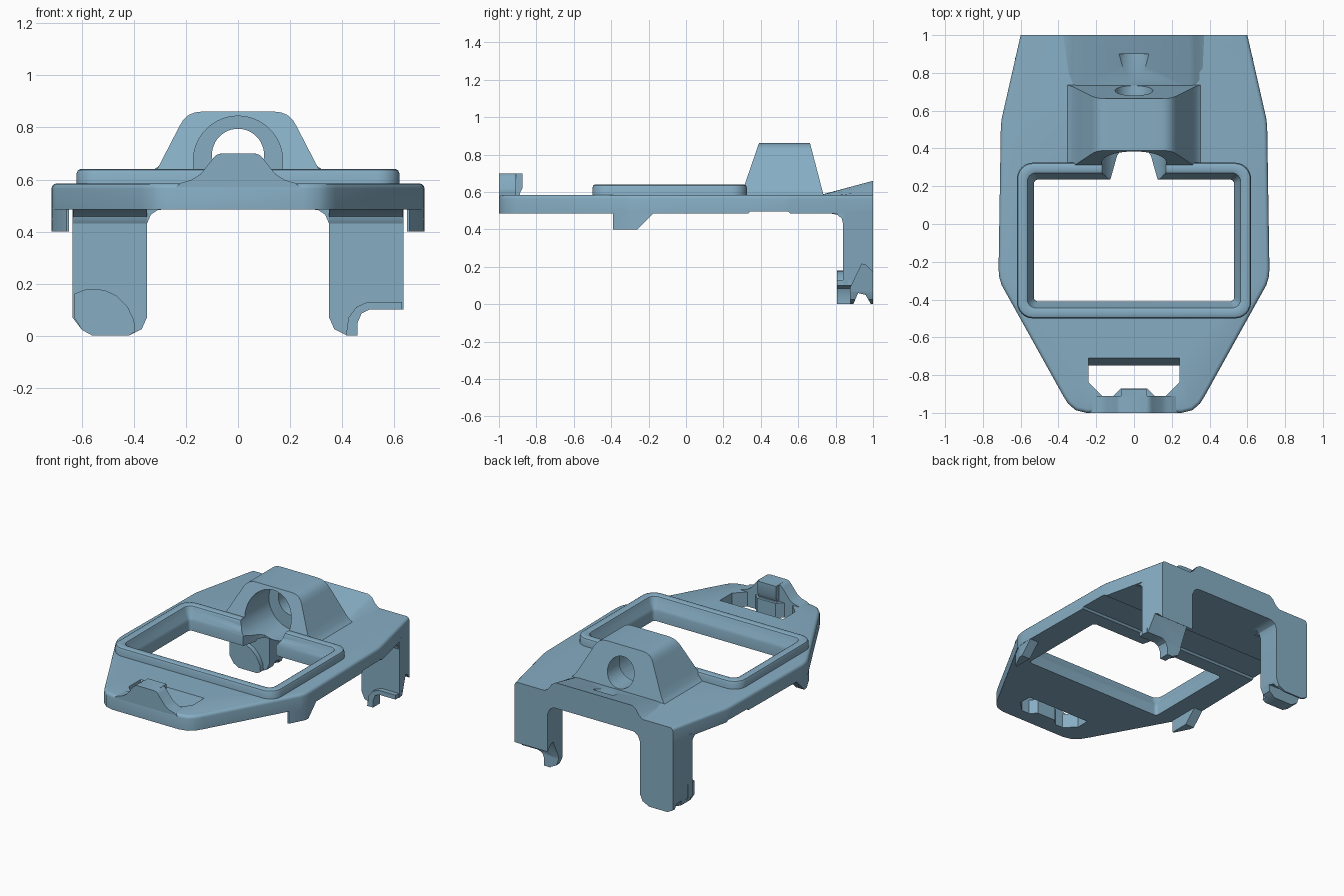
import bpy, bmesh, math

if "Cube" in bpy.data.objects:
    bpy.data.objects.remove(bpy.data.objects["Cube"])

mat = bpy.data.materials.new("steel_blue")
mat.diffuse_color = (0.24, 0.42, 0.55, 1)
mat.use_nodes = True
mat.node_tree.nodes["Principled BSDF"].inputs["Base Color"].default_value = mat.diffuse_color


def finish(name, bm):
    bmesh.ops.recalc_face_normals(bm, faces=bm.faces[:])
    me = bpy.data.meshes.new(name)
    bm.to_mesh(me)
    bm.free()
    ob = bpy.data.objects.new(name, me)
    bpy.context.collection.objects.link(ob)
    me.materials.append(mat)
    return ob


def loft(name, rings, closed=False):
    """Skin equal-length vertex rings; cap the ends unless closed."""
    bm = bmesh.new()
    vs = [[bm.verts.new(p) for p in r] for r in rings]
    n = len(rings[0])
    pairs = list(zip(vs, vs[1:])) + ([(vs[-1], vs[0])] if closed else [])
    for a, b in pairs:
        for i in range(n):
            j = (i + 1) % n
            bm.faces.new((a[i], a[j], b[j], b[i]))
    if not closed:
        bm.faces.new(vs[0])
        bm.faces.new(vs[-1])
    return finish(name, bm)


def prism(name, pts, axis, a, b):
    """Extrude a 2D profile along an axis (x: yz, y: xz, z: xy)."""
    put = {'x': lambda p, t: (t, p[0], p[1]),
           'y': lambda p, t: (p[0], t, p[1]),
           'z': lambda p, t: (p[0], p[1], t)}[axis]
    return loft(name, [[put(p, t) for p in pts] for t in (a, b)])


def tube(name, r, z, y0, y1):
    pts = [(r * math.cos(k * math.tau / 48), z + r * math.sin(k * math.tau / 48)) for k in range(48)]
    return prism(name, pts, 'y', y0, y1)


def cut(ob, *cutters):
    for c in cutters:
        m = ob.modifiers.new("cut", 'BOOLEAN')
        m.operation, m.solver, m.object = 'DIFFERENCE', 'EXACT', c
        bpy.context.view_layer.objects.active = ob
        bpy.ops.object.modifier_apply(modifier=m.name)


def mirrored(half):
    return half + [(-x, y) for x, y in reversed(half)]


def window_ring(d, z):
    """Rounded rectangle inset by d from the rim's outer edge."""
    r = max(0.085 - 0.7 * d, 0.02)
    out = []
    for k, (sx, sy) in enumerate(((1, 1), (-1, 1), (-1, -1), (1, -1))):
        cx = sx * (0.62 - d - r)
        cy = (0.325 if sy > 0 else -0.5) - sy * (d + r)
        for s in range(7):
            a = math.pi / 2 * (k + s / 6)
            out.append((cx + r * math.cos(a), cy + r * math.sin(a), z))
    return out


def side_x(y):
    return 0.6 + (1 - y) * 0.228


# Base plate with rounded top edge
outline = mirrored([(0.6, 1), (0.7, 0.56), (0.705, 0.52), (0.717, -0.24), (0.713, -0.285),
                    (0.7, -0.325), (0.375, -0.91), (0.35, -0.95), (0.31, -0.985), (0.25, -1)])
plate = prism("base_plate", outline, 'z', 0.485, 0.585)
bm = bmesh.new()
bm.from_mesh(plate.data)
edges = [e for e in bm.edges if all(v.co.z > 0.58 for v in e.verts)
         and not all(v.co.y > 0.99 for v in e.verts)]
bmesh.ops.bevel(bm, geom=edges, offset=0.02, segments=3, profile=0.5, affect='EDGES')
bm.to_mesh(plate.data)
bm.free()

# Raised window rim
rim = loft("window_rim", [window_ring(d, z) for d, z in (
    (0, 0.56), (0, 0.625), (0.005, 0.636), (0.015, 0.641), (0.045, 0.641), (0.055, 0.636),
    (0.06, 0.625), (0.065, 0.6), (0.085, 0.57), (0.09, 0.55), (0.09, 0.485),
    (0.065, 0.485), (0.065, 0.56))], closed=True)

# Tower with sloped front and back
tower_half = [(0.375, 0.57), (0.345, 0.59), (0.325, 0.615), (0.3, 0.66), (0.225, 0.805),
              (0.21, 0.83), (0.19, 0.848), (0.165, 0.858), (0.14, 0.861)]
prof = mirrored(tower_half)
tower = loft("tower", [[(x, 0.3 + (z - 0.6) * 0.345, z) for x, z in prof],
                       [(x, 0.735 - (z - 0.585) * 0.26, z) for x, z in prof]])

# Cutters
window = prism("window_cutter", [p[:2] for p in window_ring(0.065, 0)], 'z', 0.3, 0.8)
bore = tube("bore_cutter", 0.172, 0.672, 0.2, 0.58)
pin = tube("pin_cutter", 0.1, 0.695, 0.5, 0.9)
notch = prism("notch_cutter", mirrored([(0.07, 0.39), (0.09, 0.36), (0.135, 0.2)]), 'z', 0.4, 0.62)
groove = prism("groove_cutter", [(0.32, 0.47), (0.345, 0.497), (0.545, 0.497), (0.57, 0.47)],
               'x', -1, 1)
slot_pts = mirrored([(0.24, -0.71), (0.24, -0.84), (0.17, -0.91), (0.11, -0.91), (0.07, -0.87)])
slot = loft("slot_cutter", [[(x, -0.71 + (z - 0.585) * 0.4 if y > -0.72 else y, z)
                             for x, y in slot_pts] for z in (0.45, 0.62)])
cut(plate, window, slot, groove, notch, bore)
cut(rim, notch, bore)
cut(tower, notch, bore, pin)

# Rear ramp rising to the back edge
ramp = loft("rear_ramp", [
    [(x, 0.725, 0.57 + 0.016 * h) for x, h in prof_r] if k == 0 else
    [(x * 0.98, 1, 0.57 + 0.09 * h) for x, h in prof_r]
    for prof_r in [mirrored([(0.39, 0), (0.375, 0.2), (0.35, 0.4), (0.325, 0.8), (0.295, 1)])]
    for k in (0, 1)])
cut(ramp, pin)

# Front catch with flared feet and an inner lip
catch = prism("front_catch", mirrored([(0.24, 0.57), (0.22, 0.587), (0.18, 0.598), (0.145, 0.62),
                                       (0.095, 0.682), (0.082, 0.695), (0.065, 0.7)]),
              'y', -1, -0.91)
lip = prism("catch_lip", [(-0.95, 0.485), (-0.95, 0.7), (-0.875, 0.7), (-0.875, 0.62),
                          (-0.89, 0.59), (-0.87, 0.56), (-0.87, 0.485)], 'x', -0.07, 0.07)

# Side hooks below the plate
for s, n in ((-1, "left"), (1, "right")):
    foot = [(0.65, -0.39), (0.66, -0.39), (0.712, -0.29), (0.716, -0.17), (0.65, -0.17)]
    loft(n + "_side_hook", [[(s * x, y, 0.49) for x, y in foot],
                            [(s * x, min(y, -0.26), 0.4) for x, y in foot]])

# Rear legs, their fillets and foot lips
inner = [(0.6, 0.5), (0.28, 0.5), (0.28, 0.486), (0.31, 0.482), (0.335, 0.465), (0.35, 0.43),
         (0.35, 0.07), (0.37, 0.025), (0.42, 0)]
ends = {-1: [(0.56, 0), (0.6, 0.022), (0.63, 0.07), (0.63, 0.5)],
        1: [(0.46, 0), (0.46, 0.05), (0.475, 0.085), (0.505, 0.1), (0.63, 0.1), (0.63, 0.5)]}
lips = {-1: [(0.63, 0.16), (0.59, 0.176), (0.555, 0.18), (0.51, 0.174), (0.465, 0.152),
             (0.425, 0.112), (0.4, 0.06), (0.395, 0.015), (0.42, 0), (0.56, 0), (0.6, 0.022),
             (0.63, 0.07)],
        1: [(0.63, 0.13), (0.5, 0.13), (0.455, 0.11), (0.425, 0.07), (0.415, 0), (0.46, 0),
            (0.46, 0.05), (0.475, 0.085), (0.505, 0.1), (0.63, 0.1)]}
grooves = {-1: [(0.89, -0.01), (0.92, 0.06), (0.96, 0.05), (0.995, -0.01)],
           1: [(0.88, -0.1), (0.88, 0.09), (0.94, 0.215), (0.96, 0.21), (1.01, 0.16), (1.01, -0.1)]}
for s, n in ((-1, "left"), (1, "right")):
    pts = inner[1:] + ends[s]
    leg = loft(n + "_rear_leg", [[(s * (side_x(y) if x > 0.62 else x), y, z) for x, z in pts]
                                 for y in (0.84, 1)])
    g = prism("foot_cutter", grooves[s], 'x', s * 0.3, s * 0.8)
    cut(leg, g)
    bpy.data.objects.remove(g)
    prism(n + "_foot_lip", [(s * x, z) for x, z in lips[s]], 'y', 0.807, 0.88)
    fillet = [(0.85, 0.42), (0.84, 0.43), (0.833, 0.458), (0.81, 0.478), (0.77, 0.486), (0.85, 0.5)]
    loft(n + "_leg_fillet", [[(s * x, y, z) for y, z in fillet] for x in (0.35, 0.635)])

for c in (window, bore, pin, notch, groove, slot):
    bpy.data.objects.remove(c)

# Smooth the rounded surfaces, keep edges sharp
bpy.ops.object.select_all(action='DESELECT')
for ob in bpy.context.scene.objects:
    ob.select_set(True)
    bpy.context.view_layer.objects.active = ob
bpy.ops.object.shade_smooth_by_angle(angle=math.radians(32))
